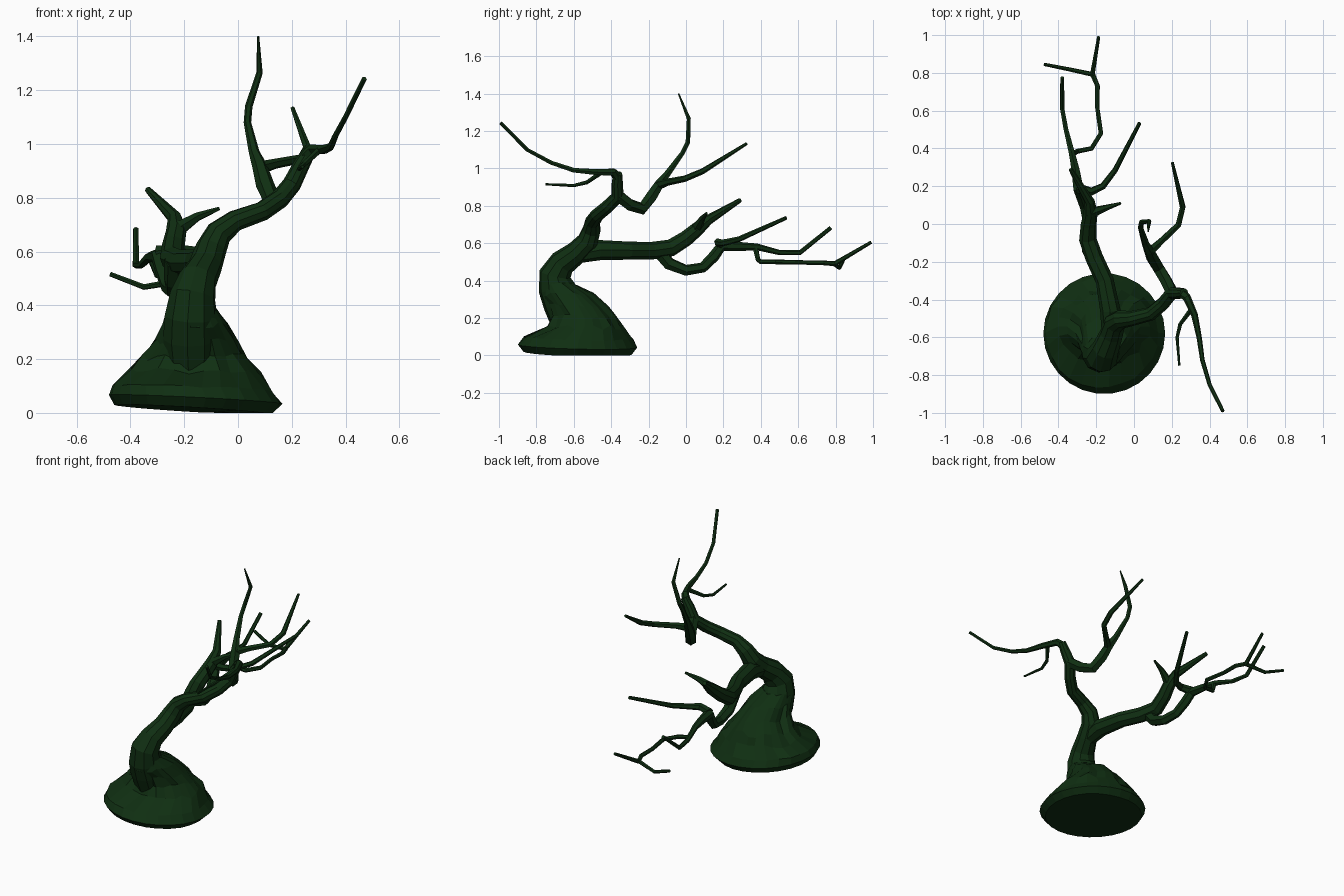
import bpy, bmesh, math, random
from mathutils import Vector

random.seed(4)
bark = bpy.data.materials.new("dark green bark")
bark.diffuse_color = (0.005, 0.028, 0.006, 1)


def loft(name, rings):
    """Skin a list of closed rings and cap both ends."""
    bm = bmesh.new()
    vr = [[bm.verts.new(p) for p in ring] for ring in rings]
    n = len(vr[0])
    for a, b in zip(vr, vr[1:]):
        for i in range(n):
            j = (i + 1) % n
            bm.faces.new((a[i], a[j], b[j], b[i]))
    bm.faces.new(vr[0][::-1])
    bm.faces.new(vr[-1])
    bmesh.ops.recalc_face_normals(bm, faces=bm.faces[:])
    me = bpy.data.meshes.new(name)
    bm.to_mesh(me)
    bm.free()
    me.materials.append(bark)
    ob = bpy.data.objects.new(name, me)
    bpy.context.collection.objects.link(ob)
    return ob


def limb(name, pts, sides=6):
    """Tapered tube through (x, y, z, radius) points."""
    ps = [Vector(p[:3]) for p in pts]
    rings, u = [], None
    for i, p in enumerate(ps):
        t = Vector()
        if i > 0:
            t += (p - ps[i - 1]).normalized()
        if i < len(ps) - 1:
            t += (ps[i + 1] - p).normalized()
        t.normalize()
        if u is None:
            u = t.orthogonal()
        u = (u - t * u.dot(t)).normalized()
        v = t.cross(u)
        r = pts[i][3]
        rings.append([p + r * (math.cos(a) * u + math.sin(a) * v)
                      for a in (2 * math.pi * k / sides for k in range(sides))])
    return loft(name, rings)


# Craggy root mound: x0, x1, y0, y1, z, roughness
SEG = 26
levels = [(-.46, .13, -.87, -.29, 0, 0), (-.48, .165, -.9, -.26, .04, 0),
          (-.47, .13, -.865, -.285, .085, .02), (-.39, .08, -.74, -.345, .15, .07),
          (-.355, .035, -.71, -.375, .205, .08), (-.30, -.005, -.735, -.42, .265, .07),
          (-.28, -.04, -.775, -.49, .325, .05), (-.265, -.08, -.77, -.6, .385, .02)]
rings = []
for x0, x1, y0, y1, z, rough in levels:
    ring = []
    for k in range(SEG):
        a = 2 * math.pi * k / SEG
        s = 1 + random.uniform(-rough, rough)
        dx, dy = math.cos(a) * (x1 - x0) / 2 * s, math.sin(a) * (y1 - y0) / 2 * s
        tilt = (.012 - .06 * dx - .03 * dy) * max(0, 1 - z / .25)
        zz = max(z + tilt + random.uniform(-.2, .2) * rough, 0)
        ring.append(((x0 + x1) / 2 + dx, (y0 + y1) / 2 + dy, zz))
    rings.append(ring)
loft("root_mound", rings)

# Trunk, bending forward and then sweeping back into the upper bough
limb("trunk", [(-.17, -.61, .12, .09), (-.175, -.66, .28, .105), (-.175, -.69, .36, .1),
               (-.168, -.7, .435, .086), (-.15, -.66, .495, .072), (-.12, -.585, .55, .062),
               (-.1, -.525, .61, .058), (-.07, -.505, .67, .05), (-.01, -.5, .715, .04),
               (.09, -.475, .75, .037), (.155, -.42, .795, .036), (.2, -.365, .85, .035),
               (.235, -.367, .92, .031), (.265, -.365, .972, .025)], 10)

# Upper boughs
limb("front_branch", [(.25, -.365, .95, .026), (.28, -.39, .98, .022), (.32, -.48, .98, .018),
                      (.345, -.6, .99, .014), (.362, -.72, 1.03, .012), (.4, -.85, 1.1, .011),
                      (.47, -.99, 1.243, .01)])
limb("front_twig", [(.305, -.45, .98, .014), (.245, -.53, .925, .011), (.228, -.6, .908, .009),
                    (.24, -.75, .915, .006)])
limb("upper_bough", [(.205, -.37, .86, .034), (.17, -.3, .805, .033), (.13, -.235, .785, .034),
                     (.1, -.185, .85, .034), (.08, -.14, .92, .028), (.06, -.1, .97, .02),
                     (.035, -.02, 1.08, .014), (.04, .01, 1.14, .014), (.08, .015, 1.265, .012),
                     (.075, -.04, 1.4, .004)])
limb("upper_back_branch", [(.08, -.15, .91, .026), (.14, -.095, .927, .019),
                           (.235, -.005, .945, .017), (.258, .09, .985, .016),
                           (.203, .325, 1.133, .008)])

# Lower bough sweeping back
limb("lower_bough", [(-.125, -.6, .535, .045), (-.125, -.46, .563, .054), (-.155, -.3, .56, .048),
                     (-.21, -.18, .56, .047), (-.245, -.08, .575, .046), (-.24, 0, .625, .042),
                     (-.23, .06, .675, .038), (-.235, .12, .725, .027),
                     (-.335, .29, .83, .012)], 8)
limb("lower_spur", [(-.235, .055, .675, .032), (-.15, .085, .73, .017), (-.07, .11, .76, .007)])
limb("hanging_bough", [(-.235, -.15, .565, .04), (-.24, -.09, .49, .035), (-.24, 0, .455, .03),
                       (-.26, .09, .47, .028), (-.28, .15, .53, .03), (-.295, .19, .585, .03),
                       (-.31, .29, .582, .024), (-.33, .38, .58, .018), (-.36, .5, .55, .014),
                       (-.38, .61, .55, .013), (-.38, .775, .683, .011)])
limb("back_branch", [(-.3, .19, .595, .028), (-.225, .172, .605, .022), (-.165, .2, .602, .018),
                     (-.1, .285, .622, .015), (.03, .535, .735, .01)])

# Lowest twigs at the far back
limb("back_twig", [(-.325, .37, .58, .015), (-.3, .385, .512, .013), (-.225, .4, .5, .013),
                   (-.175, .48, .5, .013), (-.195, .62, .497, .012), (-.193, .73, .495, .013),
                   (-.22, .795, .49, .014), (-.187, .99, .605, .009)])
limb("back_side_twig", [(-.21, .79, .492, .013), (-.35, .82, .468, .011), (-.475, .845, .516, .009)])
